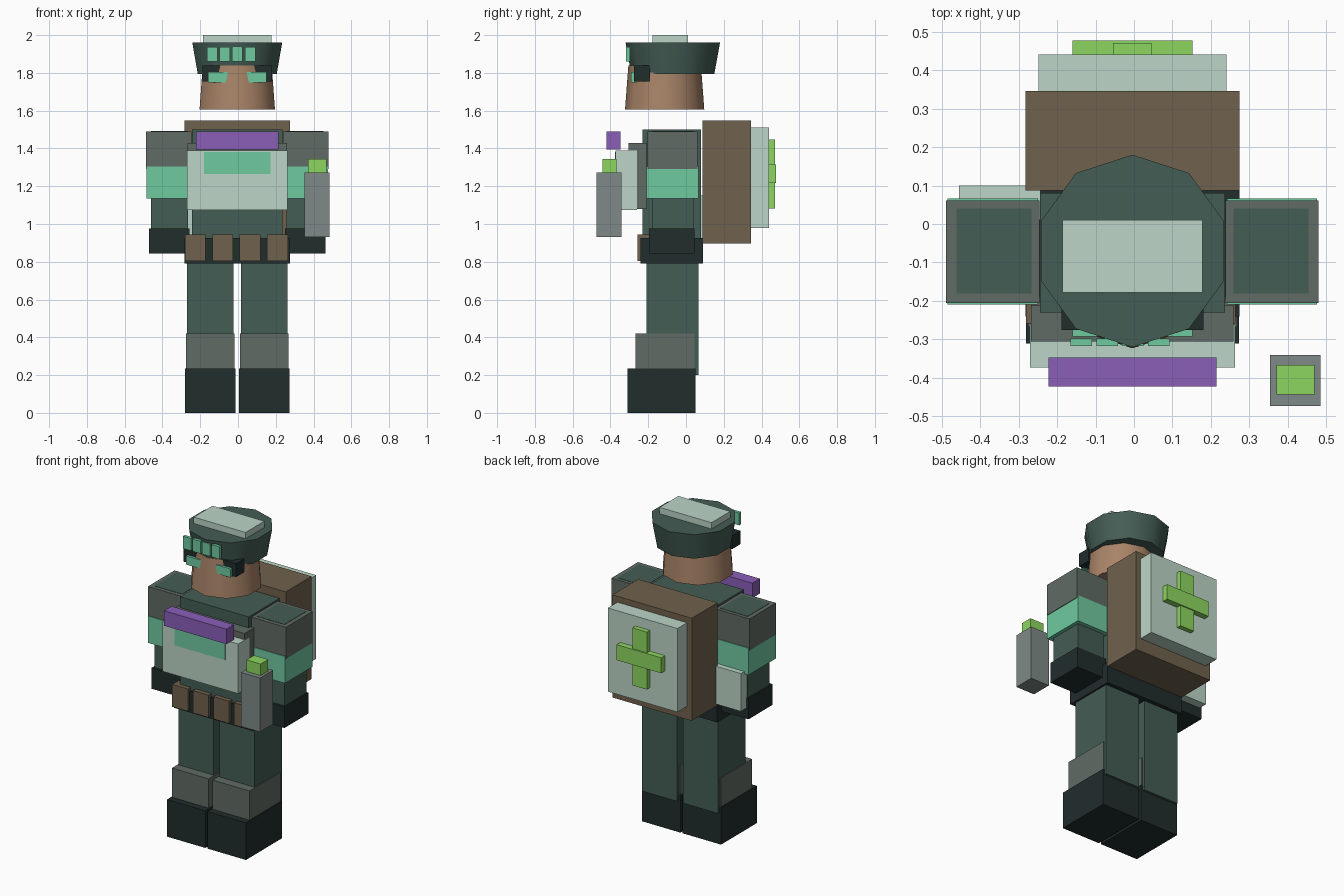
import bpy, bmesh, math
from mathutils import Matrix, Vector

if "Cube" in bpy.data.objects:
    bpy.data.objects.remove(bpy.data.objects["Cube"])

CX = -0.004  # body centre line


def material(name, hex_code):
    rgb = [int(hex_code[i:i + 2], 16) / 255 for i in (0, 2, 4)]
    lin = [c / 12.92 if c <= 0.04045 else ((c + 0.055) / 1.055) ** 2.4 for c in rgb]
    m = bpy.data.materials.new(name)
    m.diffuse_color = (*lin, 1)
    m.use_nodes = True
    m.node_tree.nodes["Principled BSDF"].inputs["Base Color"].default_value = m.diffuse_color
    return m


CLOTH = material("dark_green_cloth", "445D54")
BLACK = material("black_leather", "212D2C")
GREY = material("grey_armour", "606B64")
STEEL = material("steel", "7E8A87")
PALE = material("pale_green", "BCD5C7")
MINT = material("mint", "70CAA0")
LIME = material("lime", "8DD660")
BROWN = material("brown_canvas", "70624D")
PURPLE = material("purple", "8B5FB8")
SKIN = material("skin", "A98468")


def finish(name, bm, mat):
    me = bpy.data.meshes.new(name)
    bm.to_mesh(me)
    bm.free()
    me.materials.append(mat)
    ob = bpy.data.objects.new(name, me)
    bpy.context.collection.objects.link(ob)
    return ob


def box(name, mat, x, y, z):
    """Box from (min, max) ranges."""
    bm = bmesh.new()
    bmesh.ops.create_cube(bm, size=1)
    lo, hi = Vector((x[0], y[0], z[0])), Vector((x[1], y[1], z[1]))
    bmesh.ops.scale(bm, vec=hi - lo, verts=bm.verts)
    bmesh.ops.translate(bm, vec=(lo + hi) / 2, verts=bm.verts)
    return finish(name, bm, mat)


def centred(name, mat, half, y, z):
    return box(name, mat, (CX - half, CX + half), y, z)


def pair(name, mat, x, y, z):
    """Left and right boxes mirrored across the body centre."""
    box("right_" + name, mat, (CX + x[0], CX + x[1]), y, z)
    box("left_" + name, mat, (CX - x[1], CX - x[0]), y, z)


def drum(name, mat, y, r_bottom, r_top, z):
    """Ten-sided tapered drum, softly shaded around its side."""
    bm = bmesh.new()
    bmesh.ops.create_cone(bm, cap_ends=True, segments=10, radius1=r_bottom, radius2=r_top,
                          depth=z[1] - z[0],
                          matrix=Matrix.Translation((CX, y, (z[0] + z[1]) / 2)))
    ob = finish(name, bm, mat)
    bpy.ops.object.select_all(action='DESELECT')
    ob.select_set(True)
    bpy.context.view_layer.objects.active = ob
    bpy.ops.object.shade_smooth_by_angle(angle=math.radians(42))
    return ob


# Legs
pair("boot", BLACK, (0.008, 0.277), (-0.31, 0.05), (0, 0.235))
pair("leg", CLOTH, (0.021, 0.267), (-0.21, 0.065), (0.2, 0.82))
pair("shin_guard", GREY, (0.014, 0.272), (-0.268, 0.045), (0.22, 0.42))

# Belt and pouches
centred("belt", BLACK, 0.278, (-0.24, 0.09), (0.79, 0.925))
for i in range(4):
    c = -0.226 + i * 0.145
    box(f"belt_pouch_{i + 1}", BROWN, (c - 0.055, c + 0.055), (-0.258, -0.19), (0.803, 0.945))

# Torso and chest armour
centred("torso", CLOTH, 0.24, (-0.23, 0.08), (0.85, 1.5))
centred("chest_plate", GREY, 0.263, (-0.305, -0.21), (1.08, 1.43))
centred("chest_panel", PALE, 0.266, (-0.373, -0.26), (1.075, 1.39))
centred("chest_stripe", MINT, 0.177, (-0.377, -0.35), (1.265, 1.38))
centred("collar_bar", PURPLE, 0.218, (-0.422, -0.347), (1.395, 1.49))

# Arms
pair("arm", CLOTH, (0.262, 0.457), (-0.18, 0.04), (0.93, 1.492))
pair("shoulder_pad", GREY, (0.242, 0.484), (-0.205, 0.061), (1.29, 1.49))
pair("arm_band", MINT, (0.246, 0.48), (-0.209, 0.066), (1.135, 1.305))
pair("glove", BLACK, (0.252, 0.466), (-0.195, 0.045), (0.843, 0.975))

# Hand-held canister
box("canister", STEEL, (0.353, 0.485), (-0.473, -0.341), (0.93, 1.272))
box("canister_cap", LIME, (0.37, 0.469), (-0.443, -0.367), (1.26, 1.345))

# Side pouch and backpack
box("side_pouch", PALE, (-0.455, -0.243), (0.01, 0.1), (0.91, 1.15))
centred("backpack", BROWN, 0.278, (0.087, 0.345), (0.897, 1.548))
centred("backpack_panel", PALE, 0.244, (0.34, 0.44), (0.98, 1.51))
centred("cross_upright", LIME, 0.05, (0.435, 0.47), (1.083, 1.447))
centred("cross_bar", LIME, 0.156, (0.435, 0.477), (1.217, 1.315))

# Head, goggles and cap
drum("head", SKIN, -0.113, 0.21, 0.192, (1.605, 1.84))
centred("goggles", BLACK, 0.184, (-0.276, -0.19), (1.755, 1.84))
centred("goggle_lens", MINT, 0.156, (-0.292, -0.265), (1.75, 1.805))
drum("cap", CLOTH, -0.07, 0.22, 0.25, (1.795, 1.96))
centred("cap_top_panel", PALE, 0.182, (-0.178, 0.01), (1.94, 2.0))
for i in range(4):
    c = -0.137 + i * 0.067
    box(f"cap_badge_{i + 1}", MINT, (c - 0.028, c + 0.028), (-0.317, -0.297), (1.86, 1.938))
